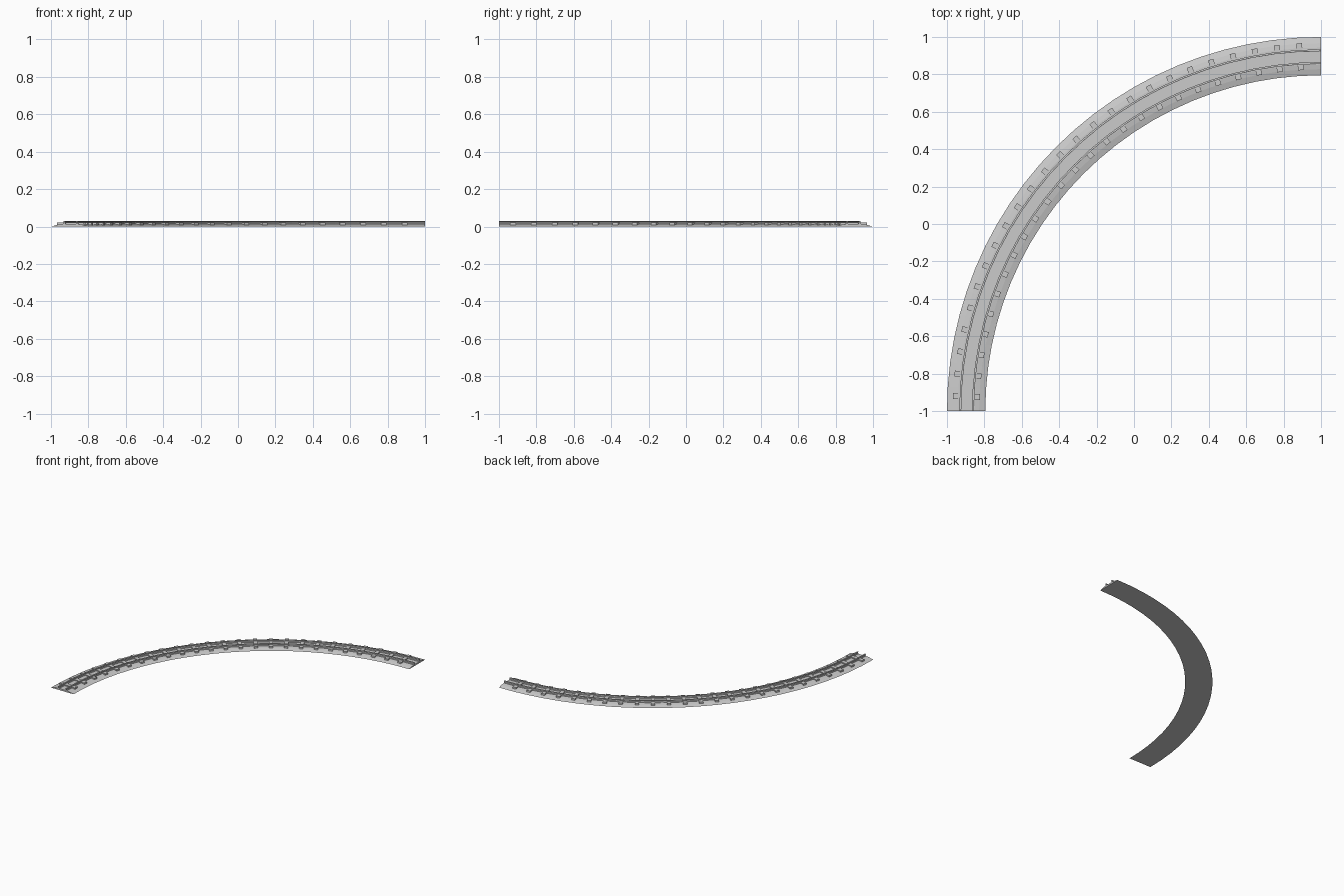
import bpy, math

if "Cube" in bpy.data.objects:
    bpy.data.objects.remove(bpy.data.objects["Cube"])

CENTRE = (1.0, -1.0)   # centre of the quarter-circle bend
SEGMENTS = 24


def arc_point(radius, angle, z):
    return (CENTRE[0] + radius * math.cos(angle), CENTRE[1] + radius * math.sin(angle), z)


def sweep(name, profile, a0=90.0, a1=180.0, segments=SEGMENTS):
    """Sweep a closed (radius, z) profile, listed clockwise, around the bend."""
    n = len(profile)
    verts, faces = [], []
    for i in range(segments + 1):
        a = math.radians(a0 + (a1 - a0) * i / segments)
        verts += [arc_point(r, a, z) for r, z in profile]
    for i in range(segments):
        for j in range(n):
            k = (j + 1) % n
            faces.append((i * n + j, i * n + k, (i + 1) * n + k, (i + 1) * n + j))
    faces += [tuple(reversed(range(n))), tuple(segments * n + j for j in range(n))]
    mesh = bpy.data.meshes.new(name)
    mesh.from_pydata(verts, [], faces)
    mesh.update()
    obj = bpy.data.objects.new(name, mesh)
    bpy.context.collection.objects.link(obj)
    # make all faces point outwards
    import bmesh
    bm = bmesh.new()
    bm.from_mesh(mesh)
    bmesh.ops.recalc_face_normals(bm, faces=bm.faces)
    bm.to_mesh(mesh)
    bm.free()
    return obj


# Gravel bed with sloped shoulders
sweep("gravel_bed", [(1.795, 0), (1.828, 0.009), (1.852, 0.013),
                     (1.943, 0.013), (1.967, 0.009), (2.0, 0)])

# Two rails with foot, web and head
for name, r in (("inner_rail", 1.861), ("outer_rail", 1.929)):
    half = [(0.006, 0.011), (0.006, 0.017), (0.003, 0.019), (0.003, 0.025),
            (0.005, 0.026), (0.005, 0.030)]
    profile = [(r + w, z) for w, z in half] + [(r - w, z) for w, z in reversed(half)]
    sweep(name, profile)

# Wooden sleepers, evenly spaced around the bend
COUNT = 25
FIRST, LAST = 93.4, 177.65
for i in range(COUNT):
    angle = math.radians(FIRST + (LAST - FIRST) * i / (COUNT - 1))
    bpy.ops.mesh.primitive_cube_add(size=1, location=arc_point(1.8975, angle, 0.0145),
                                    rotation=(0, 0, angle))
    sleeper = bpy.context.object
    sleeper.name = f"sleeper_{i + 1}"
    sleeper.scale = (0.144, 0.03, 0.013)
